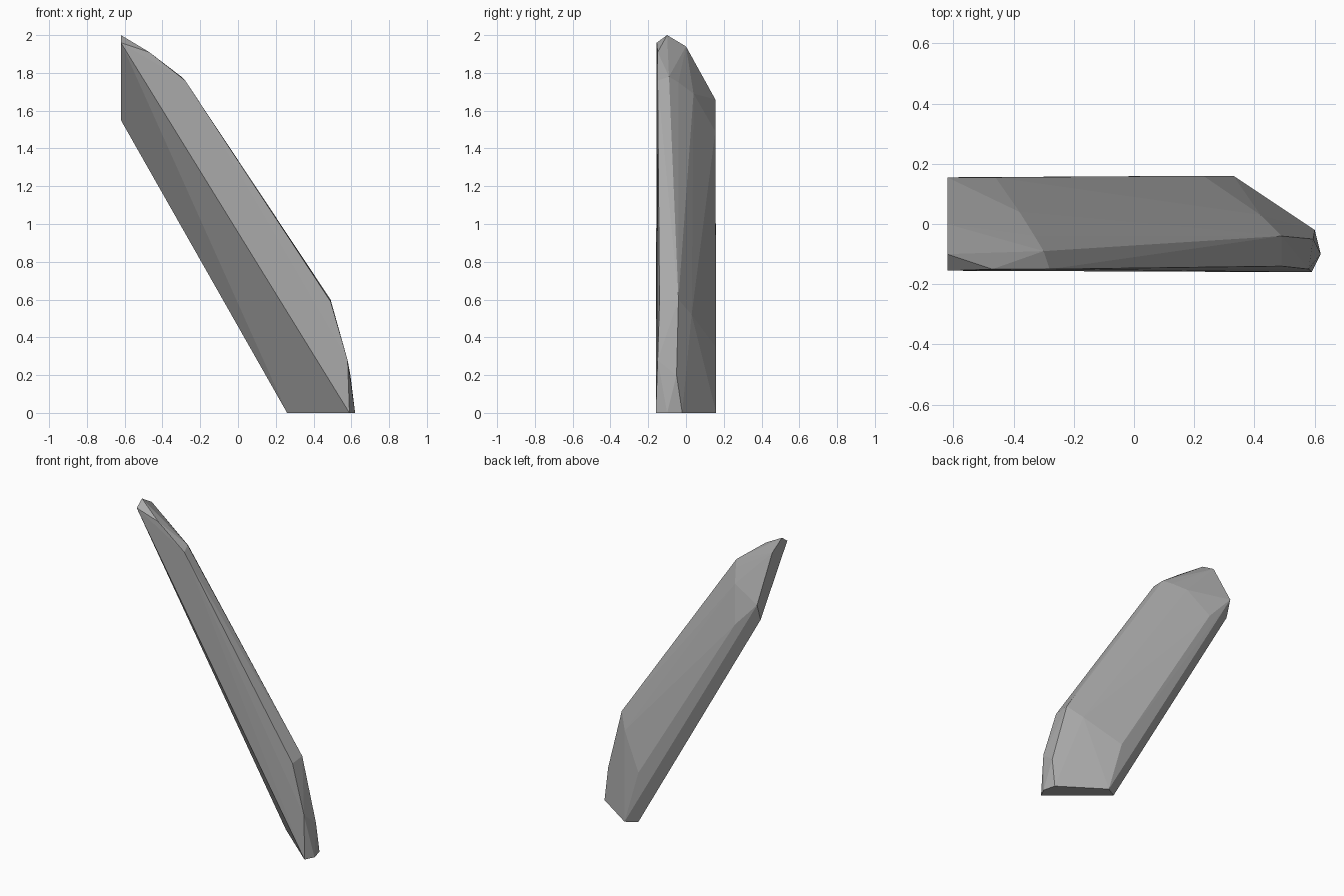
import bpy
import bmesh

default_cube = bpy.data.objects.get("Cube")
if default_cube:
    bpy.data.objects.remove(default_cube, do_unlink=True)


def make_material(name, color):
    material = bpy.data.materials.new(name)
    material.use_nodes = True
    material.diffuse_color = color
    material.node_tree.nodes["Principled BSDF"].inputs["Base Color"].default_value = color
    return material


def make_faceted_solid(name, corner_groups, material):
    """Wrap a tight faceted skin around groups of corner points."""
    bm = bmesh.new()
    for group in corner_groups:
        for corner in group:
            bm.verts.new(corner)
    hull = bmesh.ops.convex_hull(bm, input=bm.verts[:])
    unused = set(hull["geom_interior"] + hull["geom_unused"])
    loose = [item for item in unused if isinstance(item, bmesh.types.BMVert)]
    bmesh.ops.delete(bm, geom=loose, context="VERTS")
    # Merge the coplanar triangles into clean facets
    bmesh.ops.dissolve_limit(bm, angle_limit=0.02, verts=bm.verts[:], edges=bm.edges[:])
    bmesh.ops.recalc_face_normals(bm, faces=bm.faces[:])
    mesh = bpy.data.meshes.new(name)
    bm.to_mesh(mesh)
    bm.free()
    mesh.materials.append(material)
    solid = bpy.data.objects.new(name, mesh)
    bpy.context.collection.objects.link(solid)
    return solid


LEFT = -0.62

# Upright cut at the upper end
upper_cut = [(LEFT, y, z) for y, z in (
    (-0.155, 1.96), (-0.1, 2), (0, 1.94), (0.155, 1.66), (0.12, 1.55))]

# Shoulder where the upper tip meets the long facets
upper_shoulder = [
    (-0.47, -0.15, 1.91), (-0.28, -0.15, 1.76), (-0.3, -0.09, 1.78),
    (-0.33, -0.04, 1.75), (-0.38, 0.04, 1.69), (-0.46, 0.155, 1.49)]

# Shoulder where the long facets meet the foot
lower_shoulder = [
    (0.58, -0.15, 0.28), (0.49, -0.14, 0.59), (0.49, -0.04, 0.6),
    (0.595, -0.05, 0.2), (0.42, 0.03, 0.52), (0.23, 0.16, 0.345)]

# Flat foot on the ground
foot = [(x, y, 0) for x, y in (
    (0.59, -0.16), (0.62, -0.1), (0.6, -0.02), (0.33, 0.16), (0.26, 0.12))]

stone_gray = make_material("stone_gray", (0.4, 0.4, 0.4, 1))
make_faceted_solid(
    "leaning_shard", [upper_cut, upper_shoulder, lower_shoulder, foot], stone_gray)
